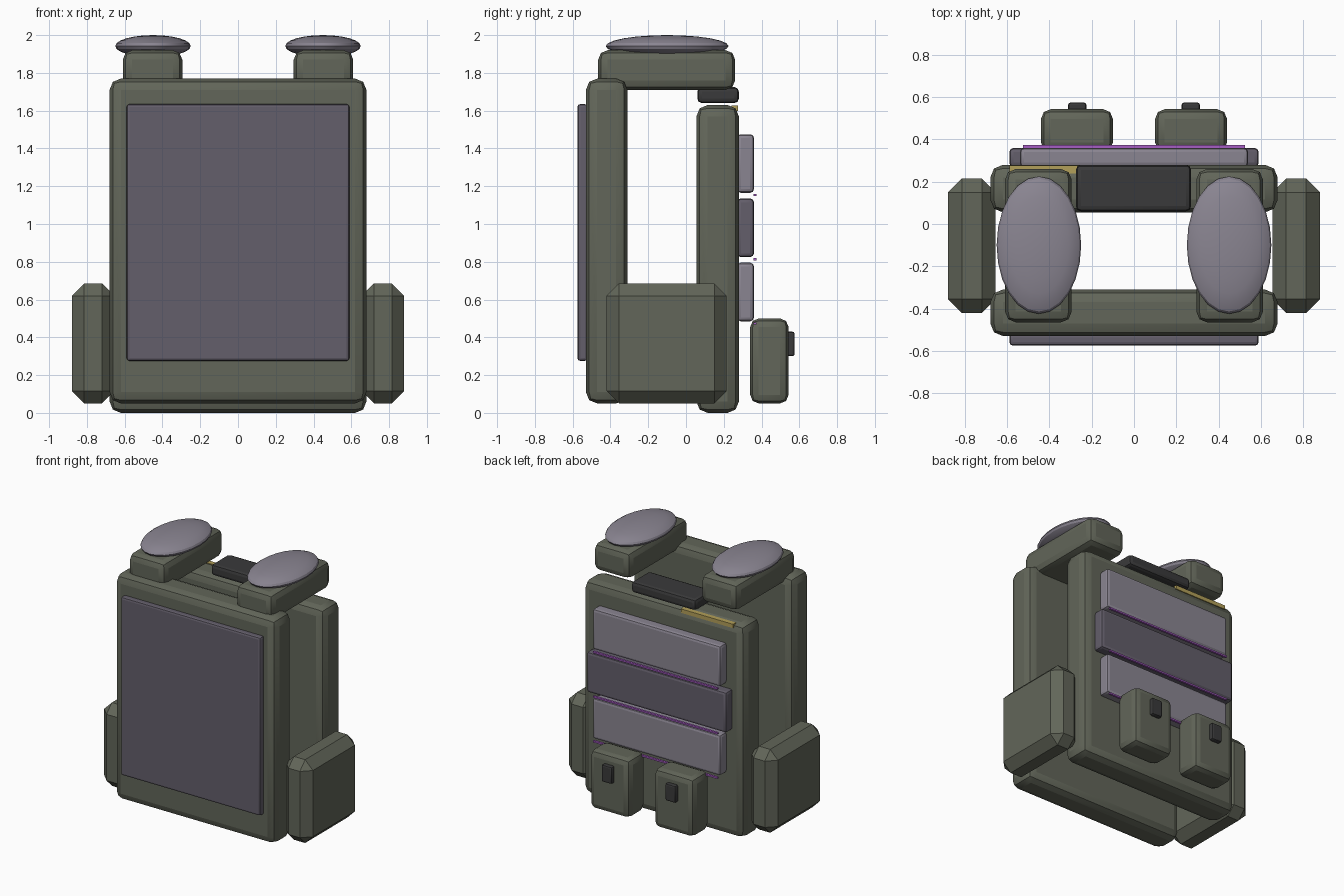
import bpy
import math

if "Cube" in bpy.data.objects:
    bpy.data.objects.remove(bpy.data.objects["Cube"])


def material(name, color):
    m = bpy.data.materials.new(name)
    m.diffuse_color = (*color, 1)
    m.use_nodes = True
    m.node_tree.nodes["Principled BSDF"].inputs["Base Color"].default_value = m.diffuse_color
    return m


OLIVE = material("olive fabric", (0.122, 0.132, 0.100))
SLATE = material("dark slate", (0.125, 0.112, 0.145))
GREY = material("light grey", (0.255, 0.235, 0.285))
BLACK = material("black plastic", (0.042, 0.042, 0.043))
BRASS = material("brass", (0.45, 0.35, 0.10))
PURPLE = material("purple trim", (0.38, 0.11, 0.55))


def finish(obj, mat):
    obj.data.materials.append(mat)
    bpy.ops.object.shade_smooth_by_angle(angle=math.radians(20))
    return obj


def box(name, x, y, z, mat, bevel=0.0, segments=2):
    """Bevelled box from (min, max) ranges."""
    ranges = (x, y, z)
    bpy.ops.mesh.primitive_cube_add(size=1, location=[(a + b) / 2 for a, b in ranges])
    obj = bpy.context.object
    obj.name = name
    obj.scale = [b - a for a, b in ranges]
    bpy.ops.object.transform_apply(location=False, rotation=False, scale=True)
    if bevel:
        mod = obj.modifiers.new("bevel", 'BEVEL')
        mod.width = bevel
        mod.segments = segments
        bpy.ops.object.modifier_apply(modifier=mod.name)
    return finish(obj, mat)


# Chest and back slabs
box("front_slab", (-0.68, 0.68), (-0.53, -0.31), (0.05, 1.77), OLIVE, 0.06)
box("back_slab", (-0.68, 0.68), (0.055, 0.28), (0.0, 1.63), OLIVE, 0.06)
box("front_plate", (-0.59, 0.59), (-0.575, -0.52), (0.275, 1.635), SLATE, 0.016)

# Carry handle and name strip on top of the back
box("carry_handle", (-0.275, 0.27), (0.06, 0.28), (1.64, 1.725), BLACK, 0.024)
box("brass_strip", (-0.59, -0.15), (0.24, 0.276), (1.597, 1.627), BRASS)

# Three back bands, each with a thin trim line under it
for i, (half, mat) in enumerate([(0.54, GREY), (0.59, SLATE), (0.54, GREY)]):
    low = 1.165 - 0.34 * i
    box(f"back_band_{i}", (-half, half), (0.27, 0.36), (low, low + 0.31), mat, 0.02)
    box(f"trim_line_{i}", (-0.525, 0.525), (0.357, 0.373),
        (low - 0.018, low - 0.006), PURPLE)

for side, s in (("left", -1), ("right", 1)):
    def mirrored(a, b):
        return tuple(sorted((s * a, s * b)))

    # Shoulder strap with its oval pad
    box(f"shoulder_strap_{side}", mirrored(0.295, 0.61), (-0.465, 0.26),
        (1.71, 1.92), OLIVE, 0.05)
    bpy.ops.mesh.primitive_uv_sphere_add(segments=24, ring_count=12, radius=1,
                                         location=(s * 0.45, -0.10, 1.942))
    pad = bpy.context.object
    pad.name = f"shoulder_pad_{side}"
    pad.scale = (0.20, 0.325, 0.058)
    bpy.ops.object.transform_apply(location=False, rotation=False, scale=True)
    finish(pad, GREY)

    # Chamfered hip pouch
    box(f"hip_pouch_{side}", mirrored(0.655, 0.88), (-0.42, 0.215),
        (0.05, 0.685), OLIVE, 0.065, 1)

    # Back pouch with clasp
    box(f"back_pouch_{side}", mirrored(0.10, 0.44), (0.34, 0.543),
        (0.05, 0.50), OLIVE, 0.045)
    box(f"clasp_{side}", mirrored(0.225, 0.312), (0.525, 0.575),
        (0.30, 0.43), BLACK, 0.012)
